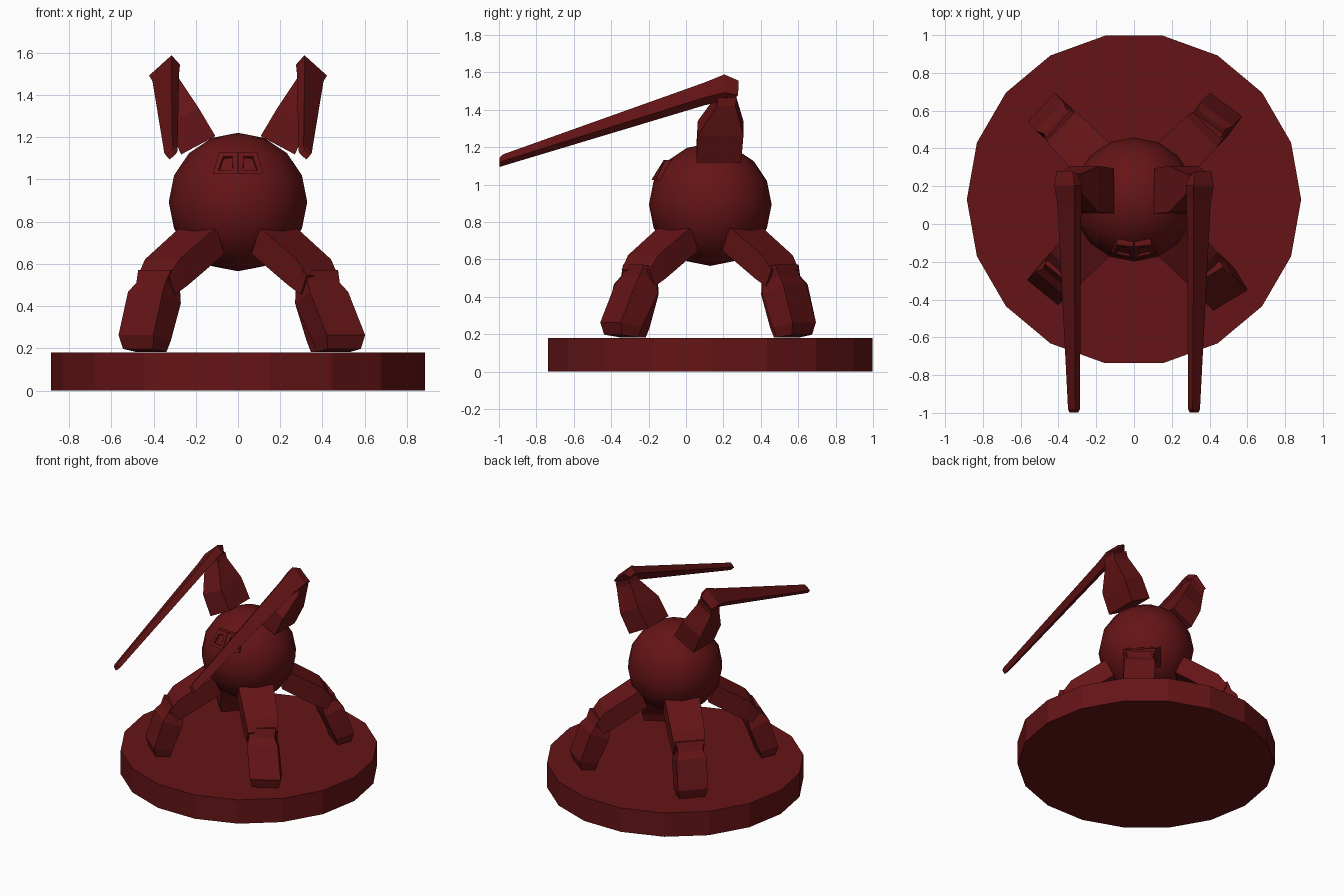
import bpy, bmesh
from math import cos, sin, radians
from mathutils import Vector

if "Cube" in bpy.data.objects:
    bpy.data.objects.remove(bpy.data.objects["Cube"])

CY = 0.13  # y of the body and base axis

mat = bpy.data.materials.new("dark_red")
mat.diffuse_color = (0.13, 0.007, 0.008, 1)
mat.use_nodes = True
mat.node_tree.nodes["Principled BSDF"].inputs["Base Color"].default_value = mat.diffuse_color


def finish(bm, name):
    bmesh.ops.recalc_face_normals(bm, faces=bm.faces)
    me = bpy.data.meshes.new(name)
    bm.to_mesh(me)
    bm.free()
    ob = bpy.data.objects.new(name, me)
    bpy.context.collection.objects.link(ob)
    me.materials.append(mat)
    return ob


def loft(name, sections):
    """Skin four-sided sections given as (centre, half-width vector, half-depth vector)."""
    bm = bmesh.new()
    rings = []
    for c, u, v in sections:
        c, u, v = Vector(c), Vector(u), Vector(v)
        rings.append([bm.verts.new(p) for p in (c - u - v, c + u - v, c + u + v, c - u + v)])
    for a, b in zip(rings, rings[1:]):
        for i in range(4):
            j = (i + 1) % 4
            bm.faces.new((a[i], a[j], b[j], b[i]))
    bm.faces.new(rings[0])
    bm.faces.new(rings[-1])
    return finish(bm, name)


# Round 18-sided base
bm = bmesh.new()
ring = [bm.verts.new((0.885 * cos(radians(20 * i)), CY + 0.88 * sin(radians(20 * i)), 0)) for i in range(18)]
face = bm.faces.new(ring)
top = bmesh.ops.extrude_face_region(bm, geom=[face])
bmesh.ops.translate(bm, verts=[g for g in top["geom"] if isinstance(g, bmesh.types.BMVert)], vec=(0, 0, 0.18))
if not face.is_valid or len([f for f in bm.faces if len(f.verts) == 18]) < 2:
    bm.faces.new(ring)
finish(bm, "base")

# Smooth spherical body
bm = bmesh.new()
bmesh.ops.create_uvsphere(bm, u_segments=16, v_segments=8, radius=0.328)
bmesh.ops.translate(bm, verts=bm.verts, vec=(0, CY, 0.893))
for f in bm.faces:
    f.smooth = True
finish(bm, "body")

for s, side in ((1, "right"), (-1, "left")):
    # Face plate half with recessed eye slot
    bm = bmesh.new()
    outline = [(0.002, -0.185, 1.025), (0.12, -0.162, 1.025), (0.09, -0.11, 1.13), (0.002, -0.12, 1.13)]
    front = [bm.verts.new((s * x, y, z)) for x, y, z in outline]
    back = [bm.verts.new((s * x, y + 0.12, z)) for x, y, z in outline]
    for i in range(4):
        j = (i + 1) % 4
        bm.faces.new((front[i], front[j], back[j], back[i]))
    bm.faces.new(back)
    f = bm.faces.new(front)
    bmesh.ops.recalc_face_normals(bm, faces=bm.faces)
    bmesh.ops.inset_region(bm, faces=[f], thickness=0.033, depth=0)
    bmesh.ops.inset_region(bm, faces=[f], thickness=0.003, depth=-0.012)
    finish(bm, side + "_face_plate")

    # Upper arm, leaning outwards
    def arm(x, y, z, hu, hv):
        return (s * x, y, z), (s * 0.88 * hu, 0, -0.47 * hu), (0, hv, 0)
    loft(side + "_upper_arm", [
        arm(0.188, 0.175, 1.162, 0.092, 0.12), arm(0.262, 0.185, 1.3, 0.085, 0.122),
        arm(0.338, 0.215, 1.45, 0.065, 0.05), arm(0.348, 0.22, 1.49, 0.06, 0.05)])

    # Long tapering blade, rolled about its length
    def blade(x, y, z, hu, hv, lean=0.0):
        return (s * x, y, z), (s * 0.74 * hu, -lean * 0.1, -0.67 * hu), (s * 0.67 * hv, lean, 0.74 * hv)
    loft(side + "_blade", [
        blade(0.352, 0.265, 1.50, 0.058, 0.022, 0.015), blade(0.348, 0.205, 1.518, 0.072, 0.03),
        blade(0.342, 0.1, 1.485, 0.06, 0.028),
        blade(0.318, -0.98, 1.13, 0.026, 0.018), blade(0.318, -0.997, 1.118, 0.02, 0.014)])

# Four legs: direction, extra foot reach, twist of the lower leg
legs = {"front_right": (-45, 0.05, -14), "front_left": (-135, 0.0, 6),
        "back_right": (45, 0.01, 9), "back_left": (135, 0.0, 3)}
for name, (ang, reach, twist) in legs.items():
    a = radians(ang)
    d = Vector((cos(a), sin(a), 0))
    t = Vector((-sin(a), cos(a), 0))
    up = Vector((0, 0, 1))
    origin = Vector((0, CY, 0))

    # Upper leg, sloping down from the body
    def thigh(r, z, w, h):
        return origin + d * r + up * z, t * w, (up + d * 0.45) * h
    loft(name + "_upper_leg", [thigh(0.24, 0.71, 0.122, 0.062), thigh(0.48, 0.56, 0.115, 0.062),
                               thigh(0.545, 0.5, 0.105, 0.045)])

    # Lower leg, pinched under the knee and turned a little
    b = radians(ang + twist)
    d2 = Vector((cos(b), sin(b), 0))
    t2 = Vector((-sin(b), cos(b), 0))

    def shin(r, z, w, h, tilt=0.2):
        return origin + d * r + up * z, t2 * w, (d2 + up * tilt) * h
    loft(name + "_lower_leg", [
        shin(0.505, 0.56, 0.1, 0.06), shin(0.535, 0.5, 0.088, 0.055),
        shin(0.56, 0.44, 0.106, 0.068, 0.4), shin(0.625 + reach, 0.25, 0.106, 0.066),
        shin(0.625 + reach, 0.19, 0.092, 0.05, 0.15)])
